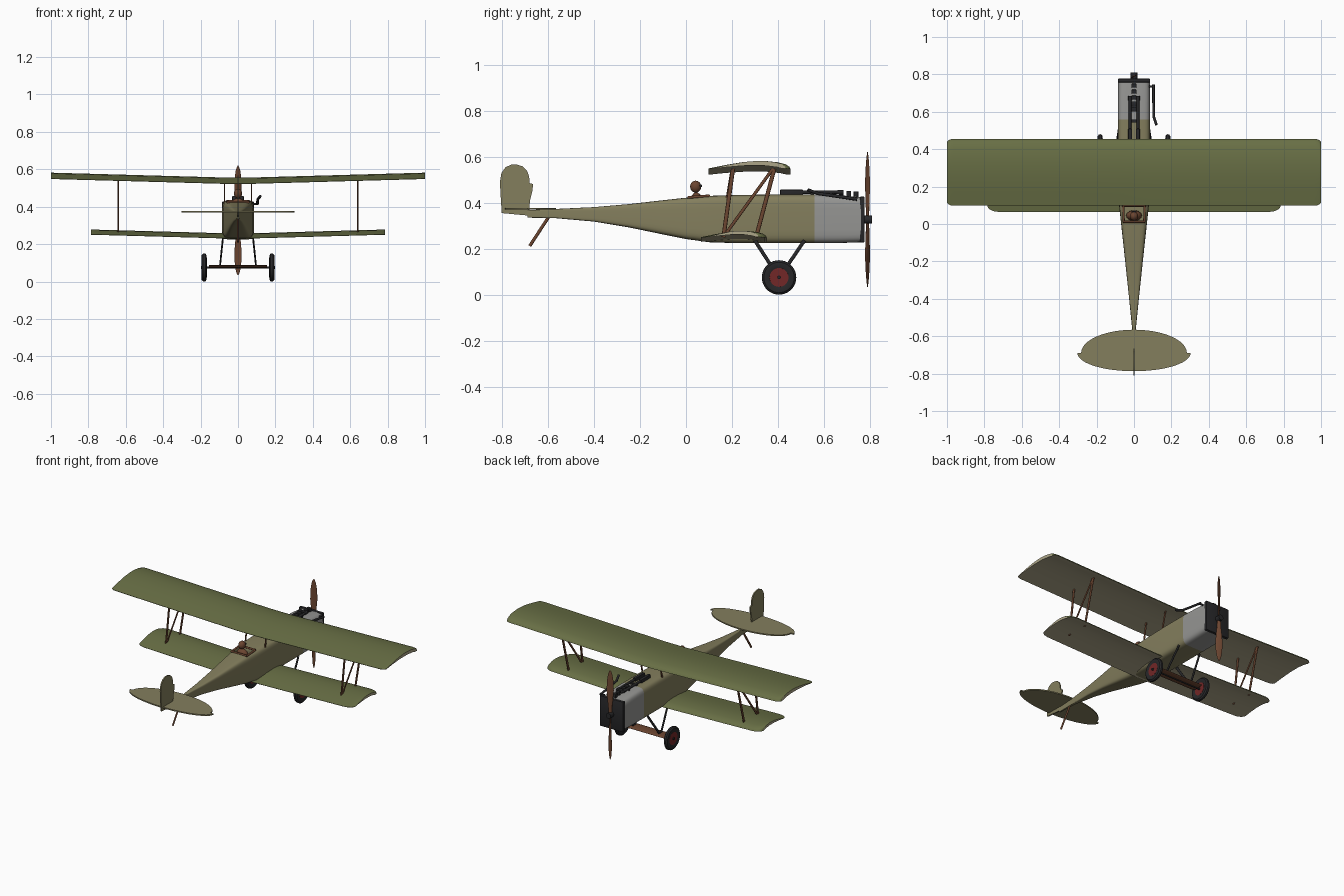
import bpy, bmesh, math
from mathutils import Vector

if "Cube" in bpy.data.objects:
    bpy.data.objects.remove(bpy.data.objects["Cube"])

def mat(name, r, g, b):
    m = bpy.data.materials.new(name)
    m.diffuse_color = (r, g, b, 1)
    m.use_nodes = True
    m.node_tree.nodes["Principled BSDF"].inputs["Base Color"].default_value = m.diffuse_color
    return m

GREEN = mat("olive", 0.14, 0.16, 0.06)
CREAM = mat("linen", 0.42, 0.38, 0.25)
KHAKI = mat("khaki", 0.23, 0.21, 0.11)
METAL = mat("cowl_grey", 0.30, 0.30, 0.29)
BLACK = mat("gunmetal", 0.02, 0.02, 0.022)
WOOD = mat("wood", 0.15, 0.06, 0.03)
RED = mat("hub_red", 0.17, 0.02, 0.02)

def finish(name, bm, *mats, smooth=True):
    bmesh.ops.recalc_face_normals(bm, faces=bm.faces)
    me = bpy.data.meshes.new(name)
    bm.to_mesh(me)
    bm.free()
    for m in mats:
        me.materials.append(m)
    ob = bpy.data.objects.new(name, me)
    bpy.context.collection.objects.link(ob)
    if smooth:
        bpy.ops.object.select_all(action='DESELECT')
        bpy.context.view_layer.objects.active = ob
        ob.select_set(True)
        bpy.ops.object.shade_smooth_by_angle(angle=math.radians(35))
    return ob

def loft(name, rings, *mats, under=None):
    """Skin closed rings; segments at or past index `under`, and the caps, use the second material."""
    bm = bmesh.new()
    vs = [[bm.verts.new(p) for p in r] for r in rings]
    n = len(vs[0])
    for a, b in zip(vs, vs[1:]):
        for i in range(n):
            f = bm.faces.new((a[i], a[(i + 1) % n], b[(i + 1) % n], b[i]))
            f.material_index = int(under is not None and i >= under)
    for r in (vs[0], vs[-1]):
        bm.faces.new(r).material_index = int(under is not None)
    return finish(name, bm, *mats)

def rod(name, a, b, r, m, r2=None, flat=1.0, segs=12):
    """Tapered rod from a to b; flat < 1 thins it across x."""
    a, b = Vector(a), Vector(b)
    q = (b - a).to_track_quat('Z', 'Y')
    bm = bmesh.new()
    bmesh.ops.create_cone(bm, cap_ends=True, segments=segs, radius1=r, radius2=r if r2 is None else r2,
                          depth=(b - a).length)
    mid = (a + b) / 2
    for v in bm.verts:
        p = q @ v.co
        v.co = mid + Vector((p.x * flat, p.y, p.z))
    return finish(name, bm, m)

def box(name, c, s, m, bevel=0.0):
    bm = bmesh.new()
    bmesh.ops.create_cube(bm, size=1)
    for v in bm.verts:
        v.co = Vector(c) + Vector([v.co[i] * s[i] for i in range(3)])
    if bevel:
        bmesh.ops.bevel(bm, geom=bm.edges[:], offset=bevel, segments=2, affect='EDGES', profile=0.5)
    return finish(name, bm, m)

def ball(name, c, s, m):
    bm = bmesh.new()
    bmesh.ops.create_uvsphere(bm, u_segments=20, v_segments=12, radius=1)
    for v in bm.verts:
        v.co = Vector(c) + Vector([v.co[i] * s[i] for i in range(3)])
    return finish(name, bm, m)

def plate(name, pts, thick, m):
    """Flat panel from an outline, thickened both ways along its normal."""
    off = Vector(thick)
    return loft(name, [[Vector(p) - off for p in pts], [Vector(p) + off for p in pts]], m)

# fuselage: rounded-box sections (y, half width, bottom z, top z)
def section(y, w, z0, z1, e=1 / 3):
    pw = lambda t: math.copysign(abs(t) ** e, t)
    return [(w * pw(math.cos(t)), y, (z0 + z1) / 2 + (z1 - z0) / 2 * pw(math.sin(t)))
            for t in (2 * math.pi * (i + .5) / 32 for i in range(32))]

body = [(-.69, .005, .335, .368), (-.57, .009, .333, .373), (-.4, .026, .318, .381), (-.25, .042, .293, .394),
        (-.1, .058, .262, .411), (0, .069, .242, .422), (.1, .08, .228, .43), (.22, .085, .224, .434),
        (.4, .087, .224, .436), (.56, .087, .224, .436)]
fuselage = loft("fuselage", [section(*s) for s in body], KHAKI)
loft("engine_cowl", [section(.56, .087, .224, .436), section(.68, .087, .225, .432),
                     section(.765, .086, .228, .424)], METAL)
box("radiator", (0, .767, .327), (.172, .02, .2), BLACK, .004)

# cockpit opening, rim and pilot
cut = box("cockpit_cutter", (0, .055, .44), (.105, .08, .12), WOOD)
cut.hide_render = True
cut.hide_set(True)
mod = fuselage.modifiers.new("cockpit", 'BOOLEAN')
mod.object = cut
mod.solver = 'EXACT'
for s in (-1, 1):
    rod("cockpit_side_rim", (s * .055, .01, .423), (s * .057, .1, .43), .006, WOOD)
for y, z in ((.012, .424), (.098, .431)):
    rod("cockpit_end_rim", (-.058, y, z), (.058, y, z), .006, WOOD)
ball("pilot_body", (0, .045, .40), (.042, .028, .045), WOOD)
ball("pilot_head", (0, .042, .47), (.022, .024, .026), WOOD)
rod("pilot_goggles", (-.014, .064, .473), (.014, .064, .473), .006, BLACK)

# wings: cambered section swept along the span with dihedral and rounded tips
AIRFOIL = [(0, 0), (.015, .3), (.06, .6), (.15, .84), (.28, .98), (.4, 1), (.58, .86), (.78, .52), (1, .06),
           (1, 0), (.8, .22), (.55, .4), (.3, .4), (.12, .2), (.04, .0)]

def wing(name, span, y_te, y_le, z_mid, rise, h, r):
    xs = [0, .07, .5 * span] + [span - r + r * math.sin(math.pi / 2 * k / 5) for k in range(6)]
    xs = [-x for x in xs[:0:-1]] + xs
    rings = []
    for x in xs:
        ax = abs(x)
        t = max(0, ax - (span - r))
        inset = r - math.sqrt(max(0, r * r - t * t))
        z = z_mid + rise * max(0, ax - .07) / (span - .07)
        le, te = y_le - inset * .6, y_te + inset * .6
        rings.append([(x, le + (te - le) * u, z + h * v) for u, v in AIRFOIL])
    return loft(name, rings, GREEN, CREAM, under=9)

wing("upper_wing", 1.0, .098, .455, .522, .026, .034, .035)
wing("lower_wing", .785, .065, .352, .23, .02, .028, .06)

# interplane, cabane and undercarriage struts
for s in (-1, 1):
    x = s * .64
    rod("rear_wing_strut", (x, .163, .25), (x, .205, .55), .009, WOOD, flat=.5)
    rod("front_wing_strut", (x, .305, .25), (x, .385, .55), .009, WOOD, flat=.5)
    rod("diagonal_wing_strut", (x, .168, .258), (x, .378, .548), .007, WOOD, flat=.5)
    rod("rear_cabane_strut", (s * .072, .18, .42), (s * .072, .2, .54), .007, WOOD, flat=.5)
    rod("front_cabane_strut", (s * .072, .35, .42), (s * .072, .38, .54), .007, WOOD, flat=.5)
    rod("rear_gear_strut", (s * .075, .3, .235), (s * .102, .4, .08), .008, BLACK, flat=.6)
    rod("front_gear_strut", (s * .075, .515, .235), (s * .102, .41, .08), .008, BLACK, flat=.6)

    # wheels: rounded tyre with a domed red hub disc
    bm = bmesh.new()
    prof = [(.040, -.010), (.052, -.014), (.066, -.013), (.074, -.006), (.075, 0),
            (.074, .006), (.066, .013), (.052, .014), (.040, .010)]
    ring = [bm.verts.new((s * .181 + d, .405, .075 + r)) for r, d in prof]
    edges = [bm.edges.new(p) for p in zip(ring, ring[1:] + ring[:1])]
    bmesh.ops.spin(bm, geom=ring + edges, cent=(0, .405, .075), axis=(1, 0, 0), angle=2 * math.pi,
                   steps=36, use_merge=True)
    bmesh.ops.remove_doubles(bm, verts=bm.verts, dist=1e-5)
    finish("tyre", bm, BLACK)
    for d in (-1, 1):
        rod("wheel_disc", (s * .181, .405, .075), (s * .181 + d * .011, .405, .075), .043, RED, r2=.041, segs=32)
    rod("wheel_cap", (s * .165, .405, .075), (s * .199, .405, .075), .008, BLACK)

    # forward guns on the top deck
    rod("gun_barrel", (s * .021, .5, .446), (s * .021, .68, .446), .008, BLACK)
    box("gun_breech", (s * .021, .46, .444), (.02, .1, .026), BLACK, .003)
    rod("gun_muzzle", (s * .021, .66, .446), (s * .021, .685, .446), .010, BLACK)
box("gun_crossbar", (0, .55, .439), (.06, .015, .014), BLACK)
box("gun_front_crossbar", (0, .63, .437), (.06, .012, .014), BLACK)

rod("axle", (-.18, .405, .075), (.18, .405, .075), .006, BLACK)
ball_pts = [(-.155, .405 + .04 * math.cos(t), .08 + .007 * math.sin(t))
            for t in (2 * math.pi * i / 20 for i in range(20))]
loft("axle_fairing", [ball_pts, [(-x, y, z) for x, y, z in ball_pts]], WOOD)

# engine cylinder heads and side exhaust
for i in range(5):
    box("cylinder_head", (0, .612 + .032 * i, .44 - .001 * i), (.026, .021, .028), BLACK, .003)
path = [(.104, .745, .415), (.105, .575, .44), (.12, .53, .456)]
for a, b in zip(path, path[1:]):
    rod("exhaust_pipe", a, b, .007, BLACK)
rod("exhaust_stub", (.08, .735, .415), (.106, .735, .415), .006, BLACK)

# propeller: two twisted blades and a hub
for s in (-1, 1):
    rings = []
    for d, w in ((0, .011), (.05, .013), (.1, .018), (.16, .023), (.22, .021), (.265, .014), (.287, .006), (.293, .001)):
        a = s * math.radians(50 - 90 * d)
        ring = []
        for k in range(12):
            t = 2 * math.pi * k / 12
            u, v = w * math.cos(t), .005 * (1 - 2.2 * d) * math.sin(t)
            ring.append((u * math.cos(a) - v * math.sin(a), .79 + (u * math.sin(a) + v * math.cos(a)) * .8,
                         .327 + s * d))
        rings.append(ring)
    loft("propeller_blade", rings, WOOD)
rod("propeller_hub", (0, .77, .327), (0, .81, .327), .018, BLACK, segs=20)

# tail surfaces and skid
half = lambda rx, ry, s: [(rx * math.cos(t), -.69 + s * ry * math.sin(t), .374)
                          for t in (math.pi * i / 24 for i in range(25))]
plate("tailplane", half(.283, .125, 1), (0, 0, .004), KHAKI)
plate("elevator", half(.303, .097, -1), (0, 0, .004), KHAKI)
rudder = [(-.802, .355), (-.806, .42), (-.81, .49), (-.803, .53), (-.785, .555), (-.76, .566), (-.735, .566),
          (-.71, .558), (-.692, .54), (-.683, .515), (-.68, .485), (-.665, .481), (-.669, .45), (-.679, .41),
          (-.684, .344)]
plate("rudder", [(0, y, z) for y, z in rudder], (.004, 0, 0), KHAKI)
rod("tail_skid", (0, -.59, .35), (0, -.68, .212), .007, WOOD, flat=.7)
